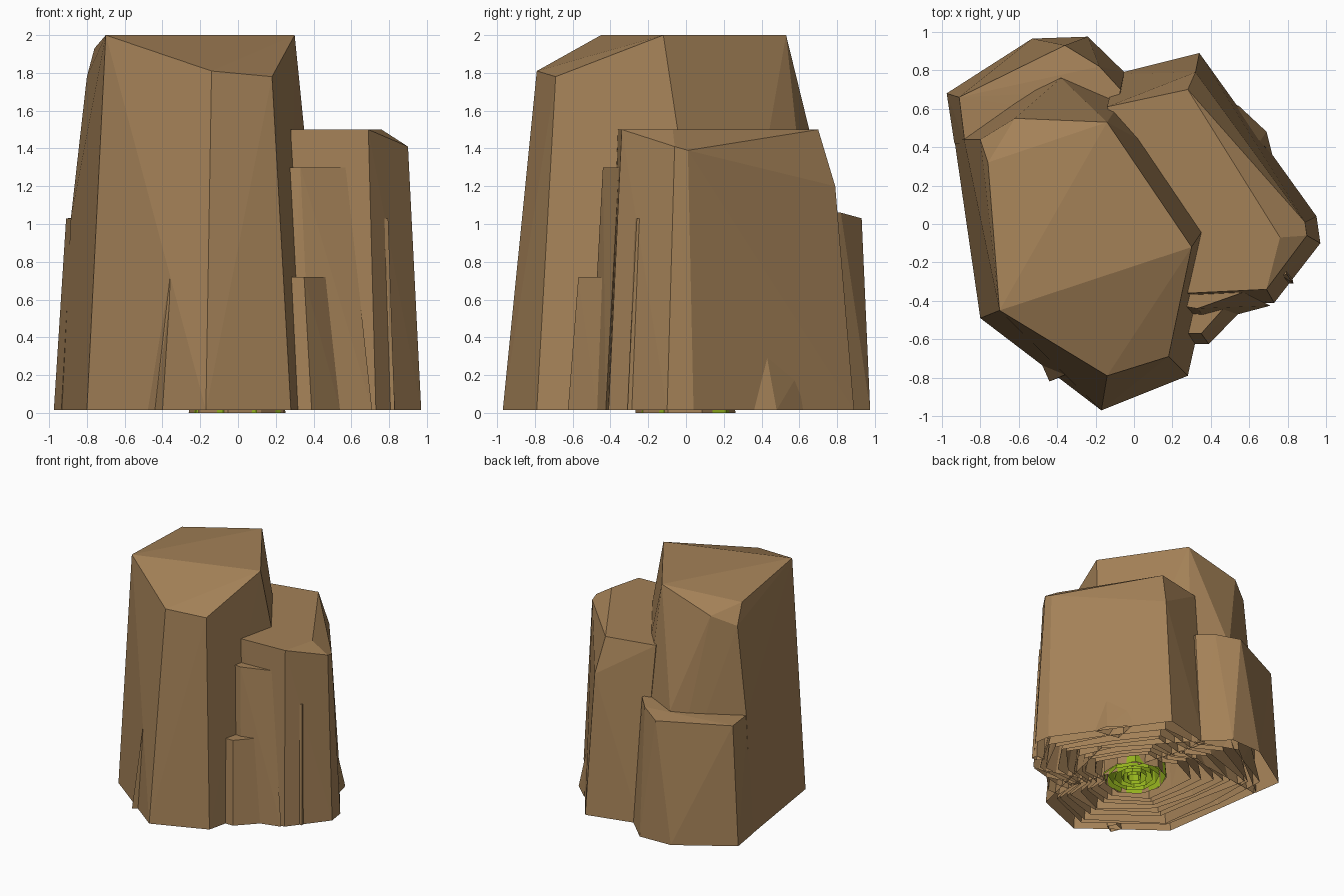
import bpy, bmesh, math, random
from math import radians

if "Cube" in bpy.data.objects:
    bpy.data.objects.remove(bpy.data.objects["Cube"])

random.seed(4)
BASE = 0.015  # lower rim of the rock columns


def material(name, rgb):
    m = bpy.data.materials.new(name)
    m.diffuse_color = (*rgb, 1)
    m.use_nodes = True
    m.node_tree.nodes["Principled BSDF"].inputs["Base Color"].default_value = m.diffuse_color
    return m


brown = material("brown_rock", (0.37, 0.22, 0.096))
green = material("moss_green", (0.30, 0.45, 0.013))


def finish(name, bm, mat=brown):
    me = bpy.data.meshes.new(name)
    bm.to_mesh(me)
    bm.free()
    me.materials.append(mat)
    ob = bpy.data.objects.new(name, me)
    bpy.context.collection.objects.link(ob)
    return ob


def rock(name, foot, crown):
    """Faceted rock, open below: hull of a ground outline (x, y) and upper corners (x, y, z)."""
    bm = bmesh.new()
    for x, y in foot:
        bm.verts.new((x, y, BASE))
    for p in crown:
        bm.verts.new(p)
    hull = bmesh.ops.convex_hull(bm, input=bm.verts[:])
    junk = {v for v in hull["geom_interior"] + hull["geom_unused"]
            if isinstance(v, bmesh.types.BMVert)}
    bmesh.ops.delete(bm, geom=list(junk), context='VERTS')
    bmesh.ops.dissolve_limit(bm, angle_limit=radians(0.5),
                             verts=bm.verts[:], edges=bm.edges[:])
    bmesh.ops.recalc_face_normals(bm, faces=bm.faces[:])
    under = [f for f in bm.faces if f.normal.z < -0.9]
    bmesh.ops.delete(bm, geom=under, context='FACES')
    return finish(name, bm)


# Ground outline of the whole cluster, repeated smaller for the inner layers
OUTLINE = [(-0.80, -0.49), (-0.17, -0.95), (0.28, -0.79), (0.31, -0.47), (0.73, -0.41),
           (0.95, -0.06), (0.66, 0.45), (0.34, 0.86), (-0.07, 0.78), (-0.35, 0.93),
           (-0.95, 0.66), (-0.88, 0.10)]


def layer(name, scale, low, high, mat, radius=None):
    """Jagged capped shell inside the cluster; round when a radius is given."""
    if radius:
        n = 9
        turn = random.random()
        points = [(radius * math.cos(math.tau * (i + turn) / n),
                   radius * math.sin(math.tau * (i + turn) / n)) for i in range(n)]
    else:
        points = OUTLINE
    bm = bmesh.new()
    rings = ([], [])
    for x, y in points:
        k = scale * random.uniform(0.93, 1.03)
        rings[0].append(bm.verts.new((x * k, y * k, low)))
        t = k * random.uniform(0.86, 0.94)
        rings[1].append(bm.verts.new((x * t, y * t, high)))
    n = len(points)
    for i in range(n):
        j = (i + 1) % n
        bm.faces.new((rings[0][i], rings[0][j], rings[1][j], rings[1][i]))
    bm.faces.new(rings[1])
    bmesh.ops.triangulate(bm, faces=bm.faces[:])
    return finish(name, bm, mat)


# Tall main column
rock("tall_column",
     [(-0.80, -0.49), (-0.17, -0.97), (0.28, -0.79), (0.50, 0.18),
      (0.0, 0.74), (-0.38, 0.88), (-0.935, 0.44)],
     [(-0.70, -0.45, 2.0), (-0.14, -0.79, 1.81), (0.18, -0.69, 1.78),
      (0.30, -0.12, 2.0), (-0.14, 0.53, 2.0), (-0.62, 0.55, 1.86),
      (-0.76, 0.32, 1.93), (-0.80, 0.44, 1.78), (-0.885, 0.44, 1.03),
      (-0.38, 0.76, 1.06)])

# Middle column on the right
rock("middle_column",
     [(0.28, -0.42), (0.73, -0.41), (0.97, -0.10), (0.95, 0.04),
      (0.34, 0.89), (-0.10, 0.78)],
     [(0.28, -0.36, 1.5), (0.69, -0.34, 1.5), (0.76, -0.07, 1.5),
      (0.90, -0.06, 1.41), (0.89, 0.01, 1.39), (0.28, 0.70, 1.5),
      (0.32, 0.79, 1.2), (-0.14, 0.61, 1.5)])

# Low column at the back left
rock("low_column",
     [(-0.975, 0.68), (-0.53, 0.965), (-0.24, 0.975), (-0.05, 0.79),
      (-0.05, 0.55), (-0.935, 0.42)],
     [(-0.91, 0.66, 1.03), (-0.36, 0.93, 1.03), (-0.18, 0.82, 1.06),
      (-0.07, 0.70, 1.07), (-0.1, 0.55, 1.07), (-0.88, 0.42, 1.03)])

# Slivers of rock leaning on the columns
rock("front_upper_sliver",
     [(0.28, -0.50), (0.39, -0.51), (0.53, -0.47), (0.71, -0.425), (0.3, -0.3)],
     [(0.27, -0.43, 1.3), (0.33, -0.44, 1.3), (0.57, -0.355, 1.3), (0.28, -0.3, 1.3)])
rock("front_lower_sliver",
     [(0.28, -0.625), (0.39, -0.625), (0.54, -0.47), (0.28, -0.4)],
     [(0.22, -0.57, 0.72), (0.35, -0.57, 0.72), (0.475, -0.43, 0.72), (0.25, -0.4, 0.72)])
rock("front_left_sliver",
     [(-0.48, -0.73), (-0.44, -0.82), (-0.36, -0.77), (-0.40, -0.70)],
     [(-0.36, -0.785, 0.72), (-0.345, -0.782, 0.72), (-0.36, -0.72, 0.72)])
rock("right_sliver",
     [(0.78, -0.31), (0.83, -0.31), (0.82, -0.26), (0.74, -0.26)],
     [(0.77, -0.27, 1.03), (0.795, -0.26, 1.03), (0.79, -0.24, 1.03), (0.74, -0.24, 1.03)])
rock("back_right_sliver",
     [(0.54, 0.62), (0.69, 0.48), (0.72, 0.36), (0.5, 0.4)],
     [(0.655, 0.43, 0.29), (0.535, 0.59, 0.2), (0.5, 0.45, 0.25)])

# Nested hollow layers seen from below
for i in range(8):
    layer(f"inner_rock_layer_{i + 1}", 0.93 - 0.075 * i, BASE, 0.45, brown)

# Centre: a rim reaching the ground, with moss shells inside it
layer("core_rim", 1.0, 0.0, 0.4, brown, 0.27)
for i, r in enumerate((0.262, 0.21, 0.16, 0.11, 0.06)):
    layer(f"moss_shell_{i + 1}", 1.0, 0.0, 0.3 - 0.04 * i, green, r)
